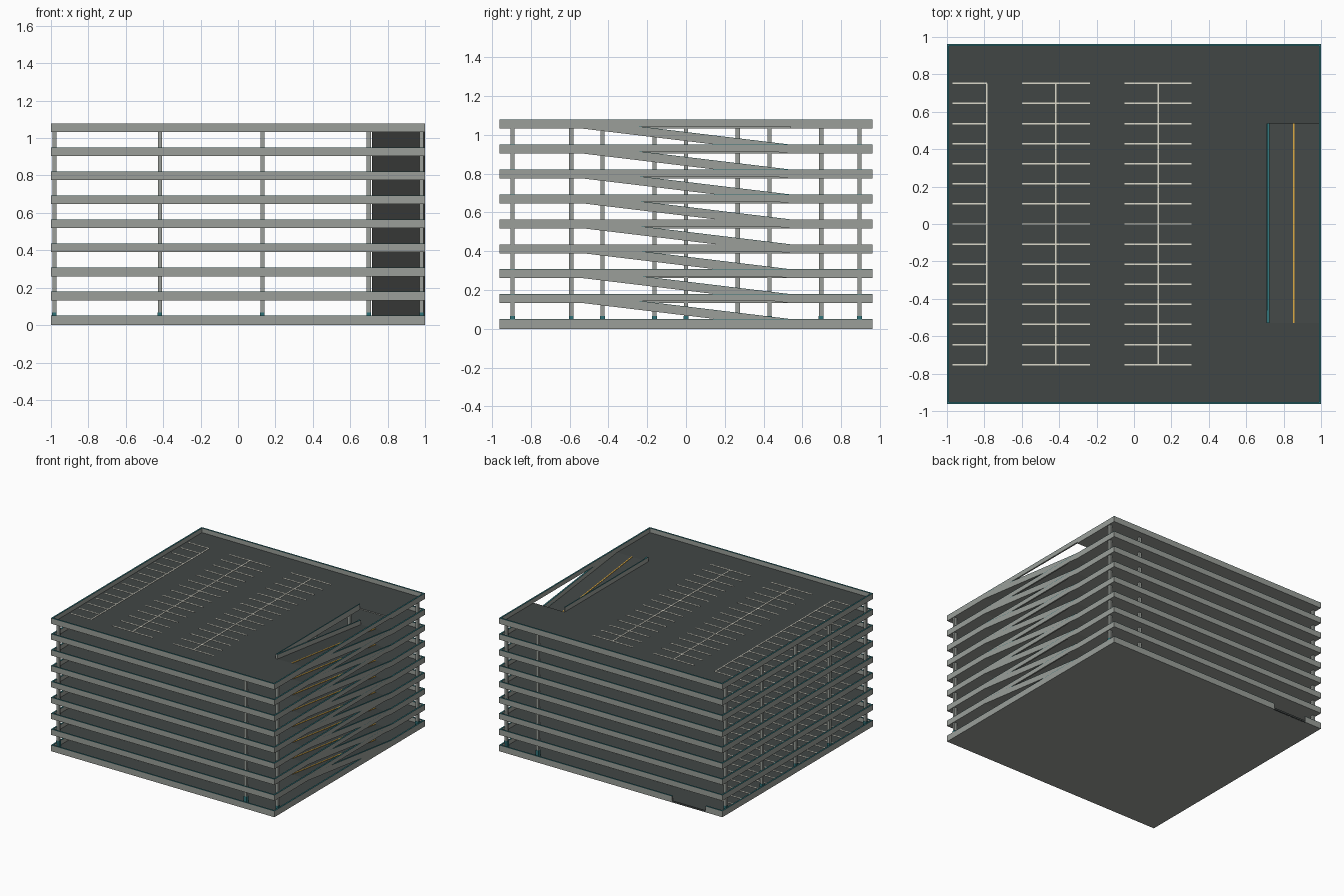
import bpy, bmesh

if "Cube" in bpy.data.objects:
    bpy.data.objects.remove(bpy.data.objects["Cube"])

W, D = 1.0, 0.963           # half width, half depth
STEP, LEVELS = 0.1285, 8    # storey height, storeys above ground
BOT, DECK, TOP = 0.004, 0.014, 0.0505  # slab underside, deck, parapet top in a storey
T, G = 0.012, 0.008         # parapet and inner guard thickness
RX, RY0, RY1 = 0.717, -0.53, 0.538    # ramp opening
CAP = 0.002


def material(name, col):
    m = bpy.data.materials.new(name)
    m.diffuse_color = (*col, 1)
    m.use_nodes = True
    m.node_tree.nodes["Principled BSDF"].inputs["Base Color"].default_value = m.diffuse_color
    return m


CONCRETE = material("concrete", (0.325, 0.345, 0.32))
ASPHALT = material("asphalt", (0.053, 0.061, 0.060))
TEAL = material("teal trim", (0.03, 0.17, 0.19))
WHITE = material("white paint", (0.72, 0.70, 0.60))
YELLOW = material("yellow paint", (0.66, 0.37, 0.05))


def part(name, mat, boxes, top=None):
    """One object from boxes (x0, x1, y0, y1, z0, z1[, rise along y]); top recolours upward faces."""
    bm = bmesh.new()
    for x0, x1, y0, y1, z0, z1, *rise in boxes:
        r = rise[0] if rise else 0
        v = [bm.verts.new((x, y, z + (r if y == y1 else 0)))
             for z in (z0, z1) for x, y in ((x0, y0), (x1, y0), (x1, y1), (x0, y1))]
        for f in ((3, 2, 1, 0), (4, 5, 6, 7), (0, 1, 5, 4),
                  (1, 2, 6, 5), (2, 3, 7, 6), (3, 0, 4, 7)):
            face = bm.faces.new([v[i] for i in f])
            face.normal_update()
            if top and face.normal.z > 0.5:
                face.material_index = 1
    me = bpy.data.meshes.new(name)
    bm.to_mesh(me)
    bm.free()
    me.materials.append(mat)
    if top:
        me.materials.append(top)
    ob = bpy.data.objects.new(name, me)
    bpy.context.collection.objects.link(ob)
    return ob


slabs, walls, caps, guards, guard_caps = [], [], [], [], []
ramps, ramp_walls, ramp_caps, ramp_lines, stalls = [], [], [], [], []


def wall(out, cap_out, x0, x1, y0, y1, z0, z1, rise=0):
    out.append((x0, x1, y0, y1, z0, z1 - CAP, rise))
    cap_out.append((x0, x1, y0, y1, z1 - CAP, z1, rise))


for k in range(LEVELS + 1):
    f = k * STEP
    zb, zd, zt = (f + BOT if k else 0), f + DECK, f + TOP
    e = T * 0.5
    # decks, open over the ramp on upper storeys
    if k == 0:
        slabs.append((-W + e, W - e, -D + e, D - e, zb, zd))
        wall(walls, caps, W - T, W, -D, D, zb, zt)
    else:
        slabs += [(-W + e, RX, -D + e, D - e, zb, zd),
                  (RX, W - e, -D + e, RY0, zb, zd),
                  (RX, W - e, RY1, D - e, zb, zd)]
        wall(guards, guard_caps, RX - G, RX, RY0, RY1, zd, zt)
        # ramp side parapet, raised to deck height across the opening
        for y0, y1, z in ((-D, RY0, zb), (RY0, RY1, zd), (RY1, D, zb)):
            wall(walls, caps, W - T, W, y0, y1, z, zt)
    # remaining parapets, with the entrance gap at the back
    wall(walls, caps, -W, -W + T, -D, D, zb, zt)
    wall(walls, caps, -W + T, W - T, -D, -D + T, zb, zt)
    for x0, x1 in (((-W + T, -0.85), (-0.55, W - T)) if k == 0 else ((-W + T, W - T),)):
        wall(walls, caps, x0, x1, D - T, D, zb, zt)
    # stall markings
    z0, z1 = zd, zd + 0.002
    for x0, x1, spine in ((-0.97, -0.787, -0.787), (-0.60, -0.236, -0.418), (-0.05, 0.308, 0.13)):
        stalls.append((spine - 0.004, spine + 0.004, -0.752, 0.752, z0, z1))
        for i in range(15):
            y = (i - 7) * 0.1074
            stalls.append((x0, x1, y - 0.004, y + 0.004, z0, z1))
    # ramp down from the storey above
    if k < LEVELS:
        g = f + STEP
        ramps.append((RX, W - e, RY0, RY1, g + BOT, g + DECK, -STEP))
        for x0, x1 in ((RX, RX + G), (W - T, W)):
            wall(ramp_walls, ramp_caps, x0, x1, RY0, RY1, g + BOT, g + TOP, -STEP)
        ramp_lines.append((0.849, 0.858, RY0, RY1, g + DECK, g + DECK + 0.003, -STEP))

part("floor_slabs", CONCRETE, slabs, ASPHALT)
part("entrance_apron", ASPHALT, [(-0.85, -0.55, D - T, D, 0, DECK)])
part("parapets", CONCRETE, walls)
part("parapet_caps", TEAL, caps)
part("opening_guards", CONCRETE, guards)
part("opening_guard_caps", TEAL, guard_caps)
part("ramps", CONCRETE, ramps, ASPHALT)
part("ramp_walls", CONCRETE, ramp_walls)
part("ramp_wall_caps", TEAL, ramp_caps)
part("ramp_centre_lines", YELLOW, ramp_lines)
part("stall_lines", WHITE, stalls)

# columns with teal bases on the ground floor
EDGE_Y = (-0.895, -0.43, 0.0, 0.43, 0.895)
spots = [(-0.982, y) for y in EDGE_Y] + [(0.699, y) for y in EDGE_Y]
spots += [(0.982, y) for y in (-0.895, 0.895)]
spots += [(x, y) for x in (-0.418, 0.13) for y in (-0.592, -0.162, 0.267, 0.697)]
c, b = 0.011, 0.0125
part("columns", CONCRETE, [(x - c, x + c, y - c, y + c, DECK, LEVELS * STEP + BOT) for x, y in spots])
part("column_bases", TEAL, [(x - b, x + b, y - b, y + b, DECK, 0.066) for x, y in spots])
